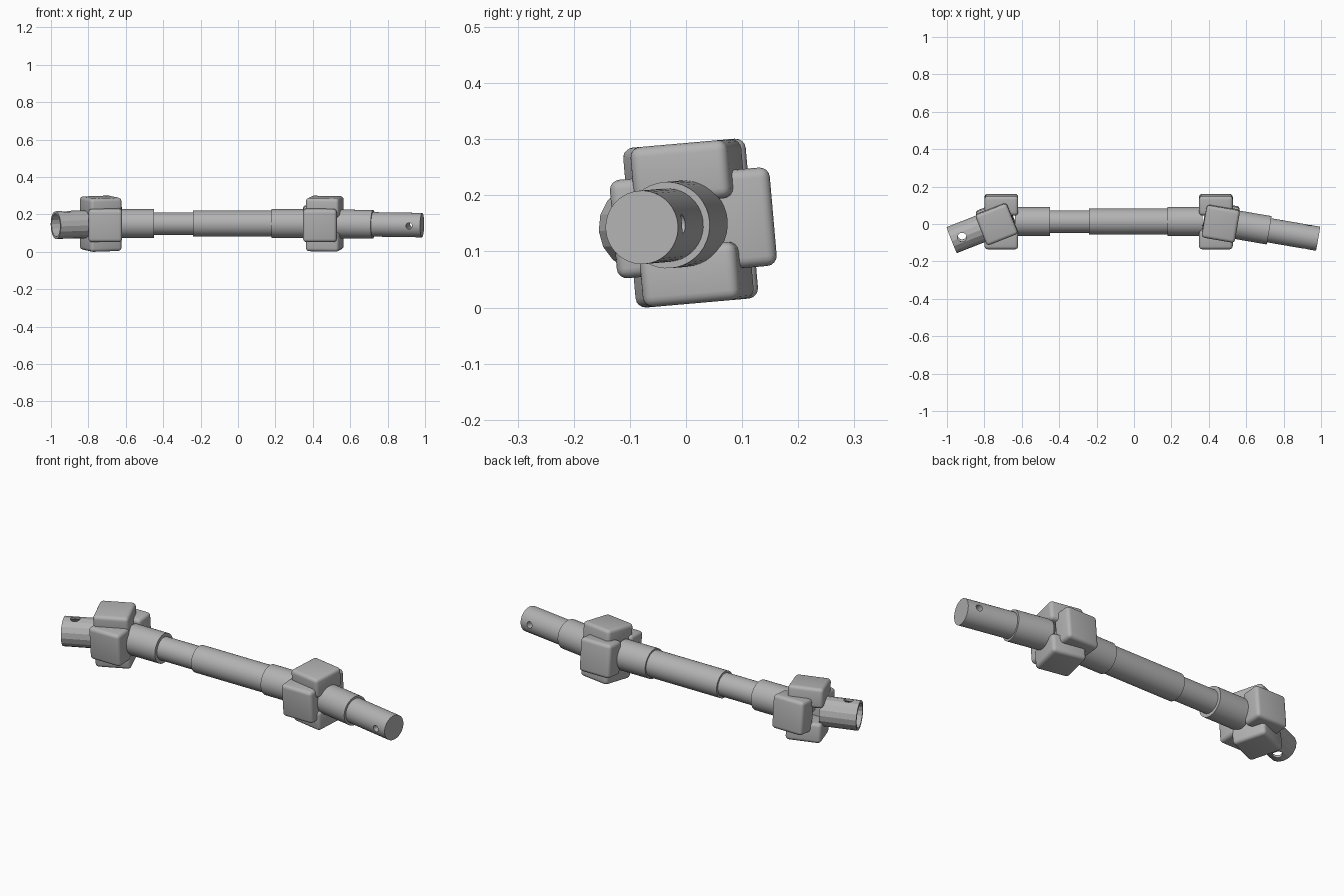
import bpy, bmesh
from math import radians, cos, sin, pi
from mathutils import Matrix, Vector

if "Cube" in bpy.data.objects:
    bpy.data.objects.remove(bpy.data.objects["Cube"])

steel = bpy.data.materials.new("grey steel")
steel.use_nodes = True
GREY = (0.45, 0.45, 0.45, 1)
steel.diffuse_color = GREY
steel.node_tree.nodes["Principled BSDF"].inputs["Base Color"].default_value = GREY

AXIS_Y, AXIS_Z = 0.013, 0.151
ROLL = Matrix.Rotation(radians(5), 4, 'X')


def frame(x, angle=0.0):
    """Frame on the shaft axis, rolled, then swung about the joint pin."""
    return (Matrix.Translation((x, AXIS_Y, AXIS_Z)) @ ROLL
            @ Matrix.Rotation(radians(angle), 4, 'Z'))


def finish(bm, name, matrix, smooth=True):
    bmesh.ops.recalc_face_normals(bm, faces=bm.faces)
    mesh = bpy.data.meshes.new(name)
    bm.to_mesh(mesh)
    bm.free()
    mesh.materials.append(steel)
    obj = bpy.data.objects.new(name, mesh)
    obj.matrix_world = matrix
    bpy.context.collection.objects.link(obj)
    activate(obj)
    if smooth:
        bpy.ops.object.shade_smooth_by_angle(angle=radians(35))
    return obj


def activate(obj):
    bpy.ops.object.select_all(action='DESELECT')
    obj.select_set(True)
    bpy.context.view_layer.objects.active = obj


def lathe(name, profile, matrix, sides=40, closed=False, smooth=True):
    """Spin (x, radius) points about the local x axis."""
    bm = bmesh.new()
    rings = []
    for x, r in profile:
        rings.append([bm.verts.new((x, r * cos(2 * pi * i / sides), r * sin(2 * pi * i / sides)))
                      for i in range(sides)])
    pairs = list(zip(rings, rings[1:]))
    if closed:
        pairs.append((rings[-1], rings[0]))
    else:
        bm.faces.new(rings[0])
        bm.faces.new(rings[-1])
    for a, b in pairs:
        for i in range(sides):
            j = (i + 1) % sides
            bm.faces.new((a[i], a[j], b[j], b[i]))
    return finish(bm, name, matrix, smooth)


def drill(obj, matrix, x, radius, axis):
    """Cut a pin hole straight through a tube."""
    turn = Matrix.Rotation(pi / 2, 4, 'X') if axis == 'Y' else Matrix()
    bm = bmesh.new()
    bmesh.ops.create_cone(bm, cap_ends=True, segments=24, radius1=radius,
                          radius2=radius, depth=0.4)
    cutter = finish(bm, "pin_cutter", matrix @ Matrix.Translation((x, 0, 0)) @ turn, False)
    cutter.hide_render = True
    mod = obj.modifiers.new("pin_hole", 'BOOLEAN')
    mod.operation, mod.solver, mod.object = 'DIFFERENCE', 'EXACT', cutter
    activate(obj)
    bpy.ops.object.modifier_apply(modifier=mod.name)
    bpy.data.objects.remove(cutter)


def ear(name, matrix, offset, direction):
    """Rounded yoke block standing off the joint centre along direction."""
    bm = bmesh.new()
    bmesh.ops.create_cube(bm, size=1)
    d = Vector(direction)
    size = Vector([0.18] + [0.104 if c else 0.176 for c in d[1:]])
    bmesh.ops.scale(bm, vec=size, verts=bm.verts)
    bmesh.ops.bevel(bm, geom=bm.edges[:], offset=0.018, segments=4, profile=0.5,
                    affect='EDGES')
    bmesh.ops.translate(bm, vec=Vector((offset, 0, 0)) + d * 0.091, verts=bm.verts)
    finish(bm, name, matrix)


def joint(side, x, angle, outward):
    """Two ears on the shaft, two on the swung end, and the cross between."""
    fixed, swung = frame(x), frame(x, angle)
    for word, s in (("front", -1), ("back", 1)):
        ear(f"{side}_{word}_ear", fixed, -0.013 * outward, (0, s, 0))
    for word, s in (("lower", -1), ("upper", 1)):
        ear(f"{side}_{word}_ear", swung, 0.013 * outward, (0, 0, s))
    for word, turn in (("horizontal", Matrix.Rotation(pi / 2, 4, 'Z')),
                       ("vertical", Matrix.Rotation(pi / 2, 4, 'Y'))):
        lathe(f"{side}_{word}_cross_pin", [(-0.1, 0.03), (0.1, 0.03)], fixed @ turn, 24)
    return swung


LEFT_X, RIGHT_X = 0.451, -0.722
left_frame = joint("left", LEFT_X, -9.8, 1)
right_frame = joint("right", RIGHT_X, 21.5, -1)

# Telescoping centre shaft
centre = frame(0)
lathe("right_shaft_collar", [(RIGHT_X + 0.085, 0.078), (-0.45, 0.078)], centre)
lathe("inner_shaft", [(-0.5, 0.06), (-0.2, 0.06)], centre)
lathe("outer_shaft", [(-0.24, 0.07), (0.22, 0.07)], centre)
lathe("left_shaft_collar", [(0.18, 0.078), (LEFT_X - 0.085, 0.078)], centre)

# Solid stepped stub with a cross hole
stub = lathe("left_end_stub", [(0.085, 0.077), (0.275, 0.077), (0.275, 0.0655), (0.541, 0.0655)],
             left_frame)
drill(stub, left_frame, 0.481, 0.017, 'Y')

# Faceted hollow socket with a pin hole
socket = lathe("right_end_socket",
               [(-0.085, 0.075), (-0.271, 0.075), (-0.271, 0.062), (-0.12, 0.062),
                (-0.12, 0.01), (-0.085, 0.01)], right_frame, 16, True, False)
drill(socket, right_frame, -0.212, 0.024, 'Z')
